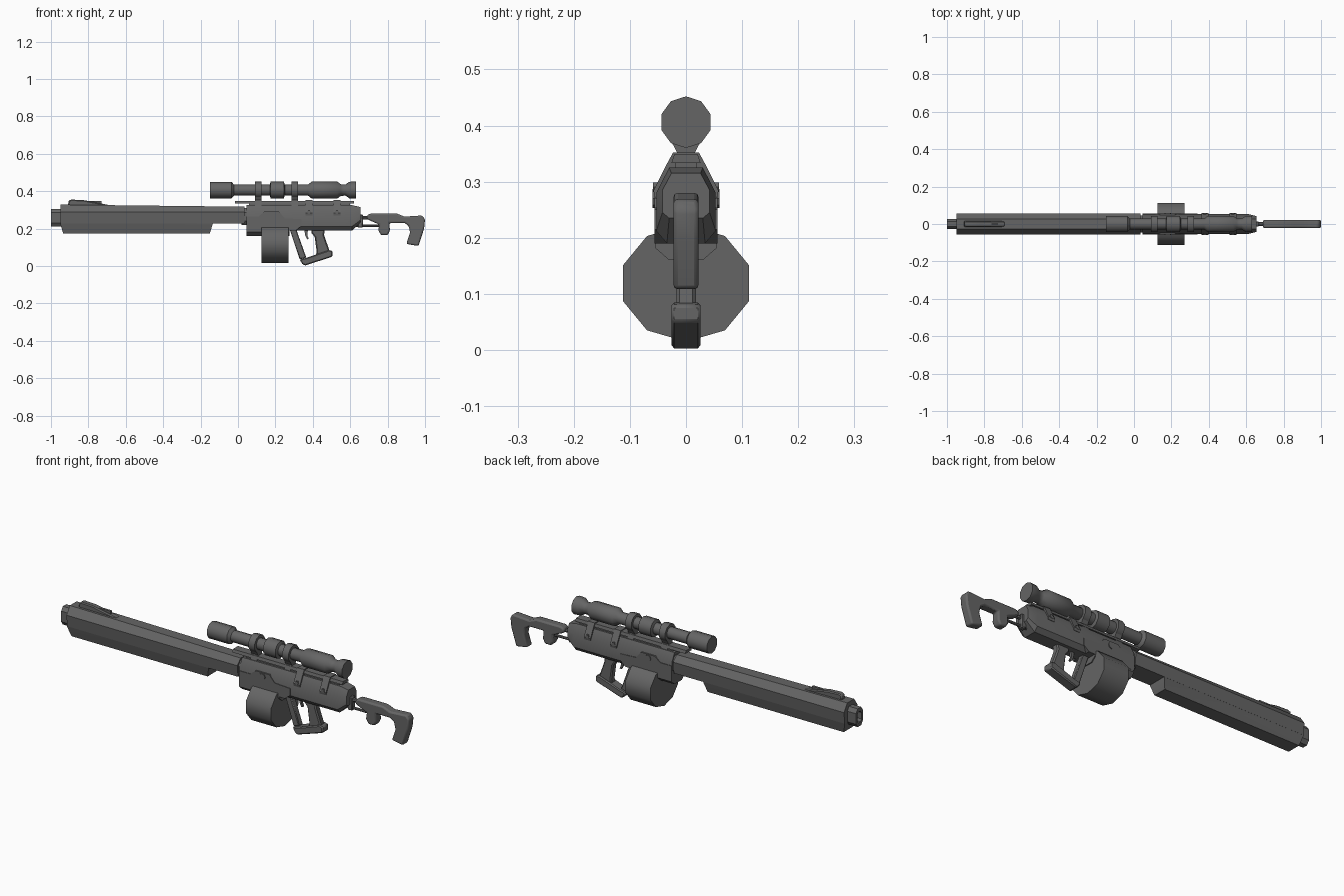
import bpy, bmesh, math
from mathutils import Vector

cube = bpy.data.objects.get("Cube")
if cube:
    bpy.data.objects.remove(cube, do_unlink=True)

metal = bpy.data.materials.new("gunmetal_grey")
metal.use_nodes = True
GREY = (0.13, 0.13, 0.13, 1)
metal.diffuse_color = GREY
metal.node_tree.nodes["Principled BSDF"].inputs["Base Color"].default_value = GREY


def finish(name, bm, bevel=0, segments=1, angle=30):
    """Turn a bmesh into a shaded object with an optional bevel."""
    bmesh.ops.recalc_face_normals(bm, faces=bm.faces)
    mesh = bpy.data.meshes.new(name)
    bm.to_mesh(mesh)
    bm.free()
    mesh.materials.append(metal)
    ob = bpy.data.objects.new(name, mesh)
    bpy.context.collection.objects.link(ob)
    if bevel:
        mod = ob.modifiers.new("edge_bevel", 'BEVEL')
        mod.width, mod.segments = bevel, segments
        mod.limit_method, mod.angle_limit = 'ANGLE', math.radians(40)
    bpy.ops.object.select_all(action='DESELECT')
    ob.select_set(True)
    bpy.context.view_layer.objects.active = ob
    bpy.ops.object.shade_smooth_by_angle(angle=math.radians(angle))
    return ob


def loft(name, rings, **kw):
    """Skin a closed solid through rings of 3D points."""
    bm = bmesh.new()
    loops = [[bm.verts.new(p) for p in ring] for ring in rings]
    n = len(loops[0])
    for a, b in zip(loops, loops[1:]):
        for i in range(n):
            j = (i + 1) % n
            bm.faces.new((a[i], a[j], b[j], b[i]))
    bm.faces.new(loops[0])
    bm.faces.new(loops[-1])
    return finish(name, bm, **kw)


def plate(name, outline, half, y=0, **kw):
    """Side outline in x and z, extruded across y."""
    return loft(name, [[(x, y + s * half, z) for x, z in outline] for s in (-1, 1)], **kw)


def body(name, stations, **kw):
    """Stations of (x, half section as (y, z) from top to bottom), mirrored in y."""
    rings = []
    for x, half in stations:
        section = half + [(-y, z) for y, z in reversed(half)]
        rings.append([(x, y, z) for y, z in section])
    return loft(name, rings, **kw)


def turned(name, profile, z, sides=10, sy=1, sz=1, **kw):
    """Profile of (x, radius) turned around a lengthwise axis."""
    rings = []
    for x, r in profile:
        angles = [math.pi / 2 + math.tau * i / sides for i in range(sides)]
        rings.append([(x, r * sy * math.cos(a), z + r * sz * math.sin(a)) for a in angles])
    return loft(name, rings, **kw)


def box(name, x0, x1, half, z0, z1, **kw):
    return plate(name, [(x0, z0), (x1, z0), (x1, z1), (x0, z1)], half, **kw)


# Barrel shroud: long upper body and deeper lower keel
body("barrel_shroud", [
    (-0.95, [(0.028, 0.328), (0.056, 0.288), (0.05, 0.228)]),
    (0.035, [(0.028, 0.317), (0.056, 0.288), (0.05, 0.228)])])
body("shroud_keel", [
    (-0.95, [(0.05, 0.23), (0.05, 0.225)]),
    (-0.935, [(0.05, 0.23), (0.036, 0.175)]),
    (-0.15, [(0.05, 0.23), (0.036, 0.175)]),
    (-0.135, [(0.05, 0.23), (0.05, 0.225)])])

# Muzzle with a recessed bore
muzzle = [(0.014, 0.305), (0.028, 0.285), (0.028, 0.23), (0.014, 0.21)]
bore = [(y * 0.6, 0.2575 + (z - 0.2575) * 0.6) for y, z in muzzle]
body("muzzle", [(-0.97, bore), (-1.0, bore), (-1.0, muzzle), (-0.94, muzzle)])

# Front sight ramp with slim side ribs
plate("front_sight", [(-0.91, 0.32), (-0.905, 0.35), (-0.89, 0.355), (-0.825, 0.352),
                      (-0.69, 0.326), (-0.69, 0.315)], 0.016, bevel=0.005)
box("sight_slot_rib", -0.90, -0.73, 0.006, 0.32, 0.348)

# Collar joining the barrel to the receiver
body("barrel_collar", [(x, [(0.026, 0.31), (0.046, 0.285), (0.046, 0.24), (0.03, 0.22)])
                       for x in (0.02, 0.06)])

# Receiver, tapered at the rear end
receiver = [(0.03, 0.325), (0.053, 0.28), (0.053, 0.212), (0.034, 0.19)]
rear = [(0.026, 0.315), (0.042, 0.285), (0.042, 0.245), (0.03, 0.235)]
body("receiver", [(0.045, receiver), (0.61, receiver), (0.655, rear)])
body("magazine_well", [(x, [(0.055, 0.25), (0.055, 0.182), (0.03, 0.16)])
                       for x in (0.045, 0.275)])
plate("receiver_cover", [(0.045, 0.19), (0.045, 0.265), (0.11, 0.265), (0.14, 0.29),
                         (0.22, 0.29), (0.25, 0.255), (0.34, 0.25), (0.34, 0.215),
                         (0.31, 0.19)], 0.056)

# Cross pins on both sides
def cross_pin(name, x, z, radius, half, sides=8):
    pts = [(x + radius * math.cos(math.tau * i / sides), z + radius * math.sin(math.tau * i / sides))
           for i in range(sides)]
    plate(name, pts, half)

cross_pin("receiver_bolt", 0.18, 0.27, 0.017, 0.06)

# Top rail, its base and side clamps
body("top_rail", [(x, [(0.021, 0.348), (0.026, 0.333)]) for x in (-0.015, 0.62)])
box("rail_base", 0.06, 0.6, 0.02, 0.31, 0.336)
for i, x in enumerate((0.36, 0.51)):
    body(f"rail_clamp_{i + 1}", [(px, [(0.023, 0.352), (0.036, 0.328), (0.058, 0.284), (0.055, 0.27)])
                                 for px in (x, x + 0.038)])
    cross_pin(f"clamp_bolt_{i + 1}", x + 0.019, 0.29, 0.01, 0.059, 6)

# Telescopic scope in one turned profile
scope = [(-0.15, 0.044), (-0.035, 0.044), (-0.022, 0.03), (0.17, 0.03), (0.175, 0.045),
         (0.245, 0.045), (0.25, 0.03), (0.375, 0.03), (0.395, 0.046), (0.53, 0.046),
         (0.55, 0.031), (0.575, 0.03), (0.595, 0.044), (0.63, 0.046)]
AXIS = 0.406
turned("scope_tube", scope, AXIS, angle=40)
for i, x in enumerate((0.09, 0.285)):
    turned(f"scope_ring_{i + 1}", [(x, 0.045), (x + 0.036, 0.045)], AXIS, angle=40)
    body(f"ring_foot_{i + 1}", [(px, [(0.028, 0.375), (0.016, 0.352), (0.022, 0.342), (0.028, 0.32)])
                                for px in (x, x + 0.036)])

# Drum magazine
turned("drum_magazine", [(0.125, 1), (0.27, 1)], 0.119, sy=0.118, sz=0.104, angle=40)

# Grip, guard and trigger
plate("rear_grip", [(0.40, 0.2), (0.465, 0.2), (0.46, 0.165), (0.49, 0.08), (0.49, 0.05),
                    (0.415, 0.04), (0.42, 0.08), (0.41, 0.155), (0.39, 0.18)],
      0.018, bevel=0.006)
plate("grip_base", [(0.33, 0.035), (0.345, 0.008), (0.36, 0.003), (0.505, 0.05),
                    (0.505, 0.08), (0.485, 0.085), (0.37, 0.045)], 0.026, bevel=0.005)
plate("front_guard", [(0.275, 0.2), (0.31, 0.2), (0.365, 0.045), (0.33, 0.035)], 0.016, bevel=0.004)
plate("trigger", [(0.355, 0.2), (0.375, 0.2), (0.37, 0.165), (0.378, 0.145), (0.37, 0.142),
                  (0.358, 0.165)], 0.006)

# Stock and the rods that carry it
turned("upper_stock_rod", [(0.63, 0.01), (0.78, 0.01)], 0.258, sides=8)
turned("lower_stock_rod", [(0.63, 0.007), (0.77, 0.007)], 0.216, sides=8)
box("stock_socket", 0.64, 0.668, 0.014, 0.205, 0.275, bevel=0.004)
plate("shoulder_stock", [
    (0.69, 0.272), (0.71, 0.28), (0.85, 0.28), (0.89, 0.264), (0.985, 0.27), (1.0, 0.25),
    (0.995, 0.20), (0.965, 0.107), (0.90, 0.118), (0.92, 0.18), (0.912, 0.215), (0.89, 0.23),
    (0.81, 0.23), (0.812, 0.19), (0.80, 0.165), (0.765, 0.165), (0.75, 0.19), (0.755, 0.222),
    (0.69, 0.25)], 0.0225, bevel=0.008, segments=2, angle=50)
